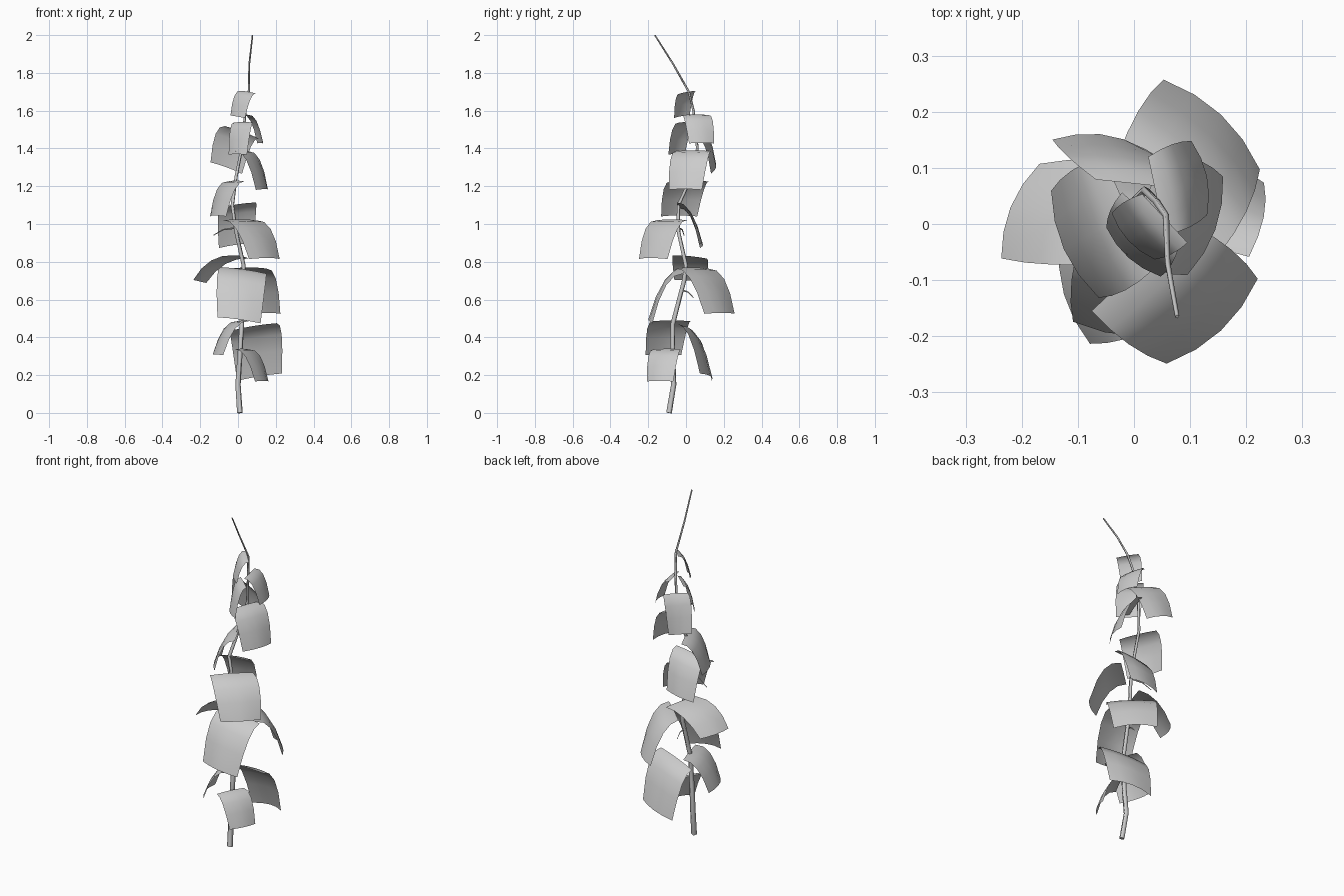
import bpy, bmesh, math
from mathutils import Vector

cube = bpy.data.objects.get("Cube")
if cube:
    bpy.data.objects.remove(cube, do_unlink=True)

grey = bpy.data.materials.new("plain_grey")
grey.use_nodes = True
colour = (0.6, 0.6, 0.6, 1)
grey.diffuse_color = colour
grey.node_tree.nodes["Principled BSDF"].inputs["Base Color"].default_value = colour


def tube(name, points, thick, thin):
    """Tapered stalk along a path."""
    curve = bpy.data.curves.new(name, "CURVE")
    curve.dimensions = "3D"
    curve.bevel_depth = 1
    curve.bevel_resolution = 0
    curve.use_fill_caps = True
    spline = curve.splines.new("POLY")
    spline.points.add(len(points) - 1)
    for i, (point, p) in enumerate(zip(spline.points, points)):
        point.co = (*p, 1)
        point.radius = thick + (thin - thick) * i / (len(points) - 1)
    curve.materials.append(grey)
    bpy.context.collection.objects.link(bpy.data.objects.new(name, curve))


def leaf(name, base, tip, width, azimuth, roll=0):
    """Arched, slightly cupped leaf sheet from base to tip."""
    base, tip = Vector(base), Vector(tip)
    a, r = math.radians(azimuth), math.radians(roll)
    out = Vector((math.cos(a), math.sin(a), 0))
    side = Vector((-out.y * math.cos(r), out.x * math.cos(r), math.sin(r)))
    crest = base.lerp(tip, 0.6)
    crest.z = base.z + 0.01
    bm = bmesh.new()
    rows = []
    for i in range(5):
        t = i / 4
        mid = base * (1 - t) ** 2 + crest * 2 * t * (1 - t) + tip * t * t
        half = width / 2 * (0.92 + 0.32 * t * (1 - t) - 0.05 * t)
        rows.append([bm.verts.new(mid + side * s * half
                                  - out * s * s * 0.09 * width * t
                                  - Vector((0, 0, s * s * 0.02 * width)))
                     for s in (-1, -0.5, 0, 0.5, 1)])
    for low, high in zip(rows, rows[1:]):
        for j in range(4):
            bm.faces.new((low[j], high[j], high[j + 1], low[j + 1]))
    bm.normal_update()
    mesh = bpy.data.meshes.new(name)
    bm.to_mesh(mesh)
    bm.free()
    mesh.materials.append(grey)
    mesh.shade_smooth()
    bpy.context.collection.objects.link(bpy.data.objects.new(name, mesh))


# Winding stem and two short twigs
tube("stem", [(.01, -.09, 0), (0, -.065, .15), (.01, -.07, .3), (.02, -.07, .47),
              (.03, -.01, .7), (.03, 0, .78), (-.01, -.04, .96), (-.03, -.04, 1.1),
              (-.01, .03, 1.25), (.02, .06, 1.4), (.04, .04, 1.6), (.057, .015, 1.7),
              (.06, -.07, 1.85), (.077, -.165, 2)], .016, .004)
tube("lower_twig", [(.02, -.02, .65), (.03, .01, .64), (.03, .04, .61)], .005, .002)
tube("upper_twig", [(-.01, -.04, .98), (-.08, -.02, .97), (-.13, -.01, .94)], .005, .002)

# Leaves, from bottom to top: base, tip, width, heading, sideways tilt
leaf("low_left_leaf", (.02, -.1, .34), (.14, -.145, .17), .18, -27)
leaf("low_back_leaf", (.08, -.025, .46), (.12, .13, .195), .285, 75, -9)
leaf("low_right_leaf", (.03, -.075, .49), (-.125, -.125, .31), .225, 196)
leaf("broad_front_leaf", (.03, -.01, .76), (.005, -.2, .495), .265, -91, -8)
leaf("broad_back_leaf", (.06, .03, .77), (.155, .195, .53), .27, 47)
leaf("broad_right_leaf", (.02, .02, .83), (-.22, .03, .7), .21, 158, 5)
leaf("middle_front_leaf", (.01, -.075, 1.025), (.155, -.19, .82), .255, -47)
leaf("middle_back_leaf", (.0, -.045, 1.105), (-.01, .09, .89), .21, 88, -8)
leaf("middle_right_leaf", (-.01, .02, 1.23), (-.125, -.045, 1.045), .24, 204)
leaf("upper_left_leaf", (.02, .04, 1.39), (.145, -.01, 1.185), .215, -20)
leaf("upper_back_leaf", (.02, .07, 1.49), (-.06, .16, 1.3), .205, 84, 20)
leaf("upper_front_leaf", (.03, .01, 1.54), (-.01, -.06, 1.37), .15, -132)
leaf("top_left_leaf", (.04, .05, 1.58), (.13, .085, 1.43), .155, 12)
leaf("top_right_leaf", (.055, .01, 1.7), (-.01, -.03, 1.57), .13, 223, -7)
